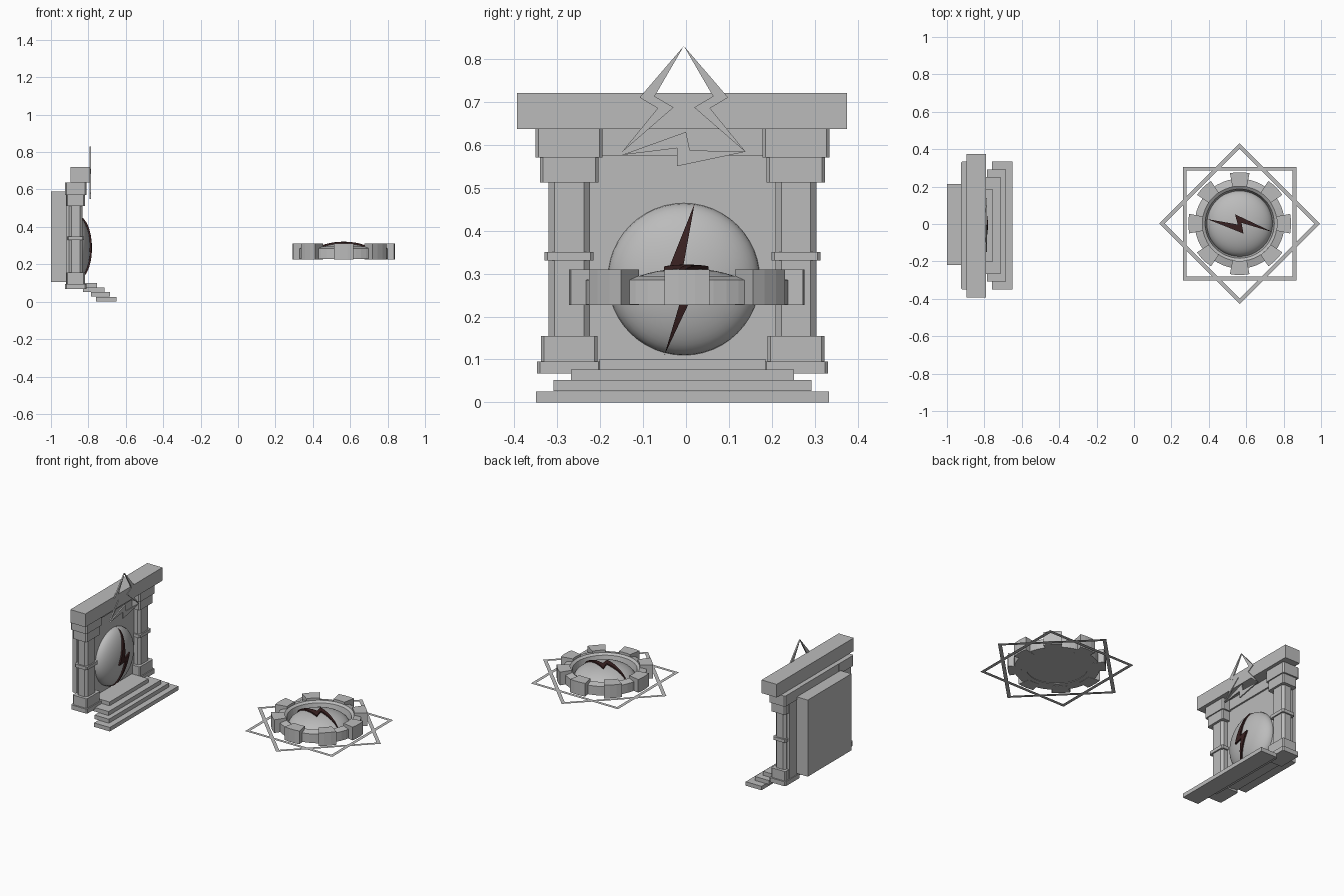
import bpy, bmesh, math
from mathutils import Matrix, Vector

if "Cube" in bpy.data.objects:
    bpy.data.objects.remove(bpy.data.objects["Cube"])


def material(name, rgb):
    m = bpy.data.materials.new(name)
    m.use_nodes = True
    m.diffuse_color = (*rgb, 1)
    m.node_tree.nodes["Principled BSDF"].inputs["Base Color"].default_value = (*rgb, 1)
    return m


STONE = material("grey stone", (0.5, 0.5, 0.5))
DARK = material("dark red", (0.04, 0.015, 0.015))


def finish(name, bm, mat=STONE, smooth=False):
    bmesh.ops.recalc_face_normals(bm, faces=bm.faces[:])
    mesh = bpy.data.meshes.new(name)
    bm.to_mesh(mesh)
    bm.free()
    mesh.materials.append(mat)
    for p in mesh.polygons:
        p.use_smooth = smooth
    ob = bpy.data.objects.new(name, mesh)
    bpy.context.collection.objects.link(ob)
    return ob


def prism(name, points, depth, matrix=Matrix(), mat=STONE):
    """Extrude a flat outline along local z, then place it."""
    bm = bmesh.new()
    face = bm.faces.new([bm.verts.new((a, b, 0)) for a, b in points])
    ext = bmesh.ops.extrude_face_region(bm, geom=[face])
    verts = [v for v in ext["geom"] if isinstance(v, bmesh.types.BMVert)]
    bmesh.ops.translate(bm, verts=verts, vec=(0, 0, depth))
    bm.transform(matrix)
    return finish(name, bm, mat)


def box(name, x0, x1, y0, y1, z0, z1, chamfer=0):
    c = chamfer
    pts = [(x0, y0), (x1, y0), (x1, y1), (x0, y1)]
    if c:
        pts = [(x0 + c, y0), (x1 - c, y0), (x1, y0 + c), (x1, y1 - c),
               (x1 - c, y1), (x0 + c, y1), (x0, y1 - c), (x0, y0 + c)]
    return prism(name, pts, z1 - z0, Matrix.Translation((0, 0, z0)))


# Local frames: z points out of the dome, x is sideways, y is up
GATE = Matrix(((0, 0, 1, -0.87), (1, 0, 0, -0.005), (0, 1, 0, 0.287), (0, 0, 0, 1)))
WHEEL = Matrix(((0, -1, 0, 0.565), (1, 0, 0, 0.002), (0, 0, 1, 0.232), (0, 0, 0, 1)))
RADIUS, BULGE = 0.177, 0.08


def dome(name, frame):
    bm = bmesh.new()
    bmesh.ops.create_uvsphere(bm, u_segments=48, v_segments=24, radius=1)
    bmesh.ops.bisect_plane(bm, geom=bm.verts[:] + bm.edges[:] + bm.faces[:],
                           plane_co=(0, 0, 0), plane_no=(0, 0, 1), clear_inner=True)
    bmesh.ops.holes_fill(bm, edges=[e for e in bm.edges if e.is_boundary])
    bm.transform(frame @ Matrix.Diagonal((RADIUS, RADIUS, BULGE, 1)))
    ob = finish(name, bm, smooth=True)
    bpy.context.view_layer.objects.active = ob
    ob.select_set(True)
    bpy.ops.object.shade_smooth_by_angle(angle=math.radians(40))
    ob.select_set(False)


BOLT = [(0.025, 0.176), (-0.005, 0.01), (0.05, 0.025),
        (-0.045, -0.176), (0.004, -0.01), (-0.053, -0.02)]


def bolt(name, frame):
    """Bolt draped over the dome surface."""
    bm = bmesh.new()
    bm.faces.new([bm.verts.new((a, b, 0)) for a, b in BOLT])
    bmesh.ops.triangulate(bm, faces=bm.faces[:])
    bmesh.ops.subdivide_edges(bm, edges=bm.edges[:], cuts=9, use_grid_fill=True)
    ext = bmesh.ops.extrude_face_region(bm, geom=bm.faces[:])
    top = {v for v in ext["geom"] if isinstance(v, bmesh.types.BMVert)}
    for v in bm.verts:
        r = min(1, v.co.xy.length / RADIUS)
        v.co.z = BULGE * math.sqrt(1 - r * r) + (0.009 if v in top else -0.003)
    bm.transform(frame)
    finish(name, bm, DARK)


for label, frame in (("gate", GATE), ("wheel", WHEEL)):
    dome(label + "_dome", frame)
    bolt(label + "_bolt", frame)

# Gate walls and lintel
box("back_slab", -1, -0.915, -0.22, 0.215, 0.105, 0.588)
box("wall", -0.92, -0.87, -0.3, 0.285, 0.08, 0.637)
box("wall_cornice", -0.924, -0.86, -0.33, 0.315, 0.575, 0.637)
box("lintel", -0.895, -0.79, -0.393, 0.375, 0.637, 0.72)

# Columns: half depth, half width, bottom, top
PARTS = {"plinth": (0.057, 0.075, 0.067, 0.095), "foot": (0.05, 0.066, 0.095, 0.155),
         "shaft": (0.036, 0.048, 0.155, 0.512), "band": (0.044, 0.057, 0.33, 0.35),
         "neck": (0.05, 0.068, 0.512, 0.57), "capital": (0.057, 0.078, 0.57, 0.637)}
for side, y in (("right", -0.272), ("left", 0.256)):
    for part, (d, w, z0, z1) in PARTS.items():
        box(f"{side}_column_{part}", -0.868 - d, -0.868 + d, y - w, y + w, z0, z1,
            0.014 if part == "shaft" else 0.007)

# Steps
STEPS = [(-0.76, -0.65, 0.341, 0), (-0.785, -0.685, 0.3, 0.027),
         (-0.83, -0.715, 0.26, 0.052), (-0.88, -0.755, 0.193, 0.076)]
for i, (x0, x1, w, z) in enumerate(STEPS):
    box(f"step_{i + 1}", x0, x1, -0.008 - w, -0.008 + w, z, z + 0.025)

# Triangular emblem made of three bolts
EMBLEM = Matrix(((0, 0, 1, -0.794), (1, 0, 0, -0.005), (0, 1, 0, 0), (0, 0, 0, 1)))
SIDE = [(0, 0.83), (0.103, 0.71), (0.061, 0.685), (0.145, 0.582), (0.024, 0.687), (0.068, 0.713)]
BASE = [(-0.145, 0.576), (0.005, 0.63), (0.014, 0.587), (0.145, 0.584), (-0.016, 0.55), (-0.016, 0.592)]
prism("emblem_left", SIDE, 0.008, EMBLEM)
prism("emblem_right", [(-a, b) for a, b in SIDE], 0.008, EMBLEM)
prism("emblem_base", BASE, 0.008, EMBLEM)

# Wheel ring: rectangular section spun round the axis
CENTRE = Vector((0.565, 0.002, 0))
SEGMENTS = 48
bm = bmesh.new()
rings = []
for r, z in ((0.172, 0.228), (0.24, 0.228), (0.24, 0.285), (0.2, 0.295), (0.185, 0.285)):
    rings.append([bm.verts.new(CENTRE + Vector((r * math.cos(a), r * math.sin(a), z)))
                  for a in (math.tau * i / SEGMENTS for i in range(SEGMENTS))])
for k, ring in enumerate(rings):
    other = rings[(k + 1) % len(rings)]
    for i in range(SEGMENTS):
        j = (i + 1) % SEGMENTS
        bm.faces.new((ring[i], ring[j], other[j], other[i]))
finish("wheel_ring", bm)

# Wheel teeth
arc = [math.radians(a) for a in (-11, -4, 4, 11)]
tooth = [(0.275 * math.cos(a), 0.275 * math.sin(a)) for a in arc]
tooth += [(0.2 * math.cos(a), 0.2 * math.sin(a)) for a in reversed(arc)]
for i in range(8):
    place = Matrix.Translation(CENTRE + Vector((0, 0, 0.227))) @ Matrix.Rotation(i * math.pi / 4, 4, "Z")
    prism(f"wheel_tooth_{i + 1}", tooth, 0.083, place)

# Two flat square frames crossed under the wheel
for name, turn in (("square_frame", 0), ("diamond_frame", math.pi / 4)):
    bm = bmesh.new()
    place = Matrix.Translation(CENTRE + Vector((0, 0, 0.228))) @ Matrix.Rotation(turn, 4, "Z")
    outer, inner = [[bm.verts.new(place @ Vector((h * a, h * b, 0)))
                     for a, b in ((-1, -1), (1, -1), (1, 1), (-1, 1))] for h in (0.304, 0.283)]
    for i in range(4):
        j = (i + 1) % 4
        bm.faces.new((outer[i], outer[j], inner[j], inner[i]))
    finish(name, bm)
